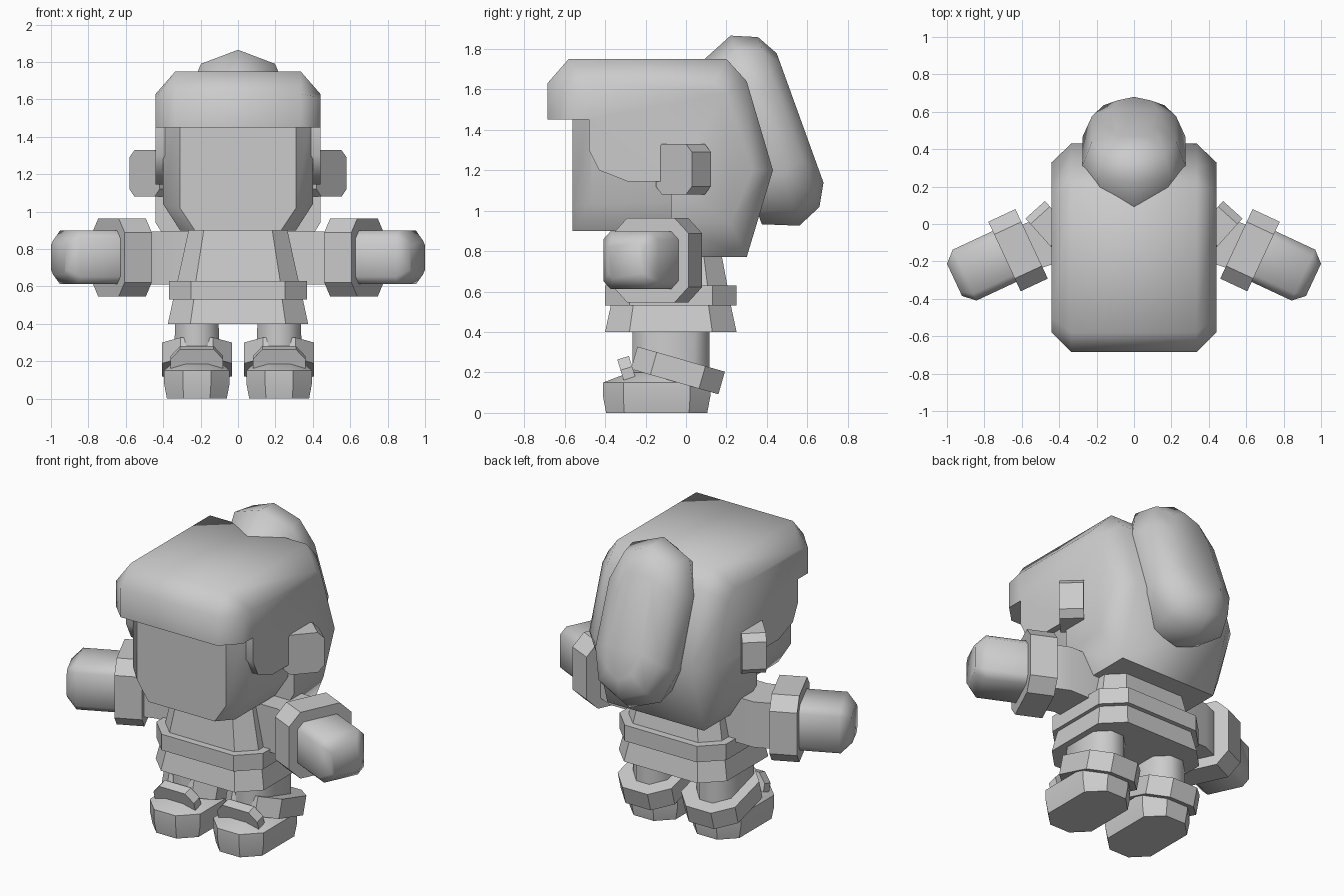
import bpy, bmesh
from math import radians
from mathutils import Matrix, Vector

if "Cube" in bpy.data.objects:
    bpy.data.objects.remove(bpy.data.objects["Cube"])

mat = bpy.data.materials.new("plain_grey")
mat.diffuse_color = (0.6, 0.6, 0.6, 1)
mat.use_nodes = True
mat.node_tree.nodes["Principled BSDF"].inputs["Base Color"].default_value = mat.diffuse_color
FLIP = Matrix.Diagonal((-1, 1, 1, 1))


def loft(name, rings, angle=35, matrix=Matrix()):
    """Skin a list of equal-length point rings and cap both ends."""
    bm = bmesh.new()
    rows = [[bm.verts.new(matrix @ Vector(p)) for p in r] for r in rings]
    n = len(rows[0])
    for a, b in zip(rows, rows[1:]):
        for i in range(n):
            j = (i + 1) % n
            bm.faces.new((a[i], a[j], b[j], b[i]))
    bm.faces.new(rows[0])
    bm.faces.new(rows[-1])
    bmesh.ops.recalc_face_normals(bm, faces=bm.faces)
    me = bpy.data.meshes.new(name)
    bm.to_mesh(me)
    bm.free()
    for p in me.polygons:
        p.use_smooth = True
    me.set_sharp_from_angle(angle=radians(angle))
    me.materials.append(mat)
    ob = bpy.data.objects.new(name, me)
    bpy.context.collection.objects.link(ob)


def pair(name, rings, angle=35, matrix=Matrix()):
    loft("right_" + name, rings, angle, matrix)
    loft("left_" + name, rings, angle, FLIP @ matrix)


def octa(a, b, c):
    """Rectangle of half sizes a, b with cut corners c."""
    return [(a, b - c), (a - c, b), (c - a, b), (-a, b - c),
            (-a, c - b), (c - a, -b), (a - c, -b), (a, c - b)]


def flat(a, y0, y1, c, z):
    """Cut-corner rectangle lying at height z."""
    m = (y0 + y1) / 2
    return [(x, y + m, z) for x, y in octa(a, (y1 - y0) / 2, c)]


def across(a, b, c, x):
    """Cut-corner rectangle facing along x."""
    return [(x, y, z) for y, z in octa(a, b, c)]


# torso, belt and skirt
loft("torso", [flat(.33, -.36, .21, .1, .6), flat(.26, -.32, .15, .08, .92)])
loft("belt", [flat(.37, -.4, .25, .12, .53), flat(.37, -.4, .25, .12, .63)])
loft("skirt", [flat(.375, -.4, .25, .12, .4), flat(.345, -.37, .22, .11, .54)])

# legs, tilted boot cuffs, feet and straps
LEG = Matrix.Translation((.22, 0, 0))
pair("leg", [flat(.125, -.265, .115, .08, .1), flat(.115, -.265, .115, .07, .45)],
     50, LEG)
tilt = Matrix.Translation((.22, -.04, .21)) @ Matrix.Rotation(radians(-16), 4, 'X')
pair("boot_cuff", [flat(.187, -.225, .225, .1, z) for z in (-.058, .058)], 35, tilt)
pair("foot", [flat(.16, -.395, .105, .09, 0), flat(.175, -.41, .12, .1, .08),
              flat(.175, -.41, .12, .1, .15), flat(.12, -.28, .09, .07, .2)], 30, LEG)
strap = Matrix.Translation((.22, -.295, .22)) @ Matrix.Rotation(radians(17), 4, 'X')
arch = [(-.14, -.055), (-.14, .0), (-.09, .055), (.09, .055), (.14, .0), (.14, -.055)]
pair("boot_strap", [[(x, y, z) for x, z in arch] for y in (-.03, .03)], 35, strap)

# sleeves, wrist cuffs and fists
plan = [(.1, .04), (.5, .04), (.61, -.01), (.54, -.25), (.42, -.21), (.1, -.21)]
pair("sleeve", [[(x, y, z) for x, y in plan] for z in (.61, .895)])
ARM = Matrix.Translation((.62, -.14, .755)) @ Matrix.Rotation(radians(-25), 4, 'Z')
pair("wrist_cuff", [across(.205, .208, .075, x) for x in (-.08, .08)], 35, ARM)
pair("fist", [across(.15, .143, .04, .02), across(.15, .143, .04, .315),
              across(.095, .09, .025, .375)], 60, ARM)

# face block
face = []
for y, w, b, k in ((-.56, .31, .23, 1.02), (-.47, .4, .31, 1.04), (.1, .4, .31, 1.04)):
    face.append([(-w, y, 1.6), (-w, y, k), (-b, y, .9),
                 (b, y, .9), (w, y, k), (w, y, 1.6)])
loft("face", face, 40)

# hood with brim: middle profile and pulled-in side profile
front = [(-.075, 1.145), (-.29, 1.145), (-.43, 1.2), (-.48, 1.3), (-.48, 1.45)]
mid = [(-.685, 1.45), (-.685, 1.63), (-.58, 1.75), (.2, 1.75), (.3, 1.64),
       (.43, 1.2), (.3, .77), (-.075, .77)] + front
side = [(-.58, 1.45), (-.58, 1.61), (-.5, 1.63), (.14, 1.63), (.2, 1.58),
        (.33, 1.2), (.22, .94), (-.075, .94)] + front
loft("hood", [[(x, y, z) for y, z in pr]
              for x, pr in ((-.44, side), (-.335, mid), (.335, mid), (.44, side))], 50)

# tilted ear pads
EAR = Matrix.Translation((.5, -.06, 1.205)) @ Matrix.Rotation(radians(-42), 4, 'Z')
pair("ear_pad", [across(.12, .125, .04, x) for x in (-.14, 0)], 35, EAR)

# rounded pouch on the back of the hood, layered outward along its tilt
shape = [(0, 1), (.72, .84), (1, .45), (1, -.45), (.72, -.84),
         (0, -1), (-.72, -.84), (-1, -.45), (-1, .45), (-.72, .84)]
pouch = []
for n, w, l in ((.67, .215, .43), (.842, .275, .5), (.967, .225, .447), (1.027, .12, .34)):
    ring = []
    for px, pu in shape:
        u = -1.18 - pu * l
        ring.append((px * w, .34 * u + .94 * n, -.94 * u + .34 * n))
    pouch.append(ring)
loft("back_pouch", pouch, 60)
